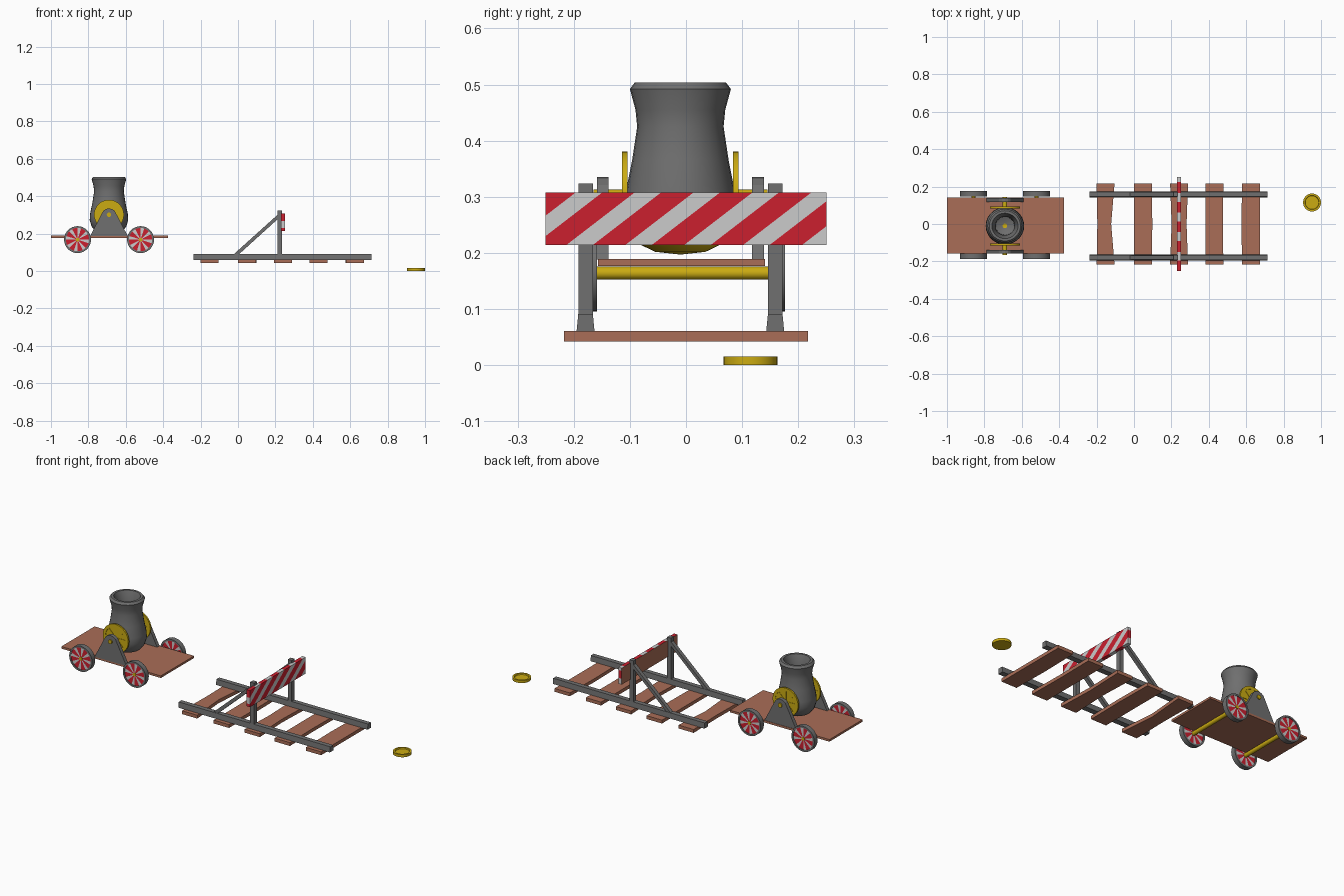
import bpy, bmesh, math
from mathutils import Matrix, Vector

if "Cube" in bpy.data.objects:
    bpy.data.objects.remove(bpy.data.objects["Cube"])


def mat(name, rgb):
    m = bpy.data.materials.new(name)
    m.diffuse_color = (*rgb, 1)
    m.use_nodes = True
    m.node_tree.nodes["Principled BSDF"].inputs["Base Color"].default_value = m.diffuse_color
    return m


GREY = mat("iron grey", (0.16, 0.16, 0.16))
BROWN = mat("wood brown", (0.40, 0.155, 0.095))
RED = mat("red paint", (0.60, 0.014, 0.028))
WHITE = mat("white paint", (0.60, 0.60, 0.60))
GOLD = mat("brass yellow", (0.60, 0.41, 0.006))
TO_Y = Matrix.Rotation(math.pi / 2, 4, 'X')     # turns the z axis onto -y


def finish(name, bm, mats, smooth=False):
    bmesh.ops.recalc_face_normals(bm, faces=bm.faces)
    me = bpy.data.meshes.new(name)
    bm.to_mesh(me)
    bm.free()
    ob = bpy.data.objects.new(name, me)
    bpy.context.collection.objects.link(ob)
    for m in mats:
        me.materials.append(m)
    if smooth:
        bpy.ops.object.select_all(action='DESELECT')
        ob.select_set(True)
        bpy.context.view_layer.objects.active = ob
        bpy.ops.object.shade_smooth_by_angle(angle=math.radians(40))
    return ob


def box_bm(x0, x1, y0, y1, z0, z1):
    bm = bmesh.new()
    m = Matrix.Translation(((x0 + x1) / 2, (y0 + y1) / 2, (z0 + z1) / 2))
    bmesh.ops.create_cube(bm, size=1, matrix=m @ Matrix.Diagonal((x1 - x0, y1 - y0, z1 - z0, 1)))
    return bm


def prism(name, pts, a, b, mats, place):
    """Extrude a 2D outline from a to b; place(u, v, w) gives the 3D point."""
    bm = bmesh.new()
    lo = [bm.verts.new(place(u, v, a)) for u, v in pts]
    hi = [bm.verts.new(place(u, v, b)) for u, v in pts]
    n = len(pts)
    bm.faces.new(lo)
    bm.faces.new(hi[::-1])
    for i in range(n):
        bm.faces.new((lo[i], lo[(i + 1) % n], hi[(i + 1) % n], hi[i]))
    return finish(name, bm, mats)


def lathe_bm(profile, segs, closed=False):
    bm = bmesh.new()
    vs = [bm.verts.new((r, 0, z)) for r, z in profile]
    es = [bm.edges.new((vs[i], vs[i + 1])) for i in range(len(vs) - 1)]
    if closed:
        es.append(bm.edges.new((vs[-1], vs[0])))
    bmesh.ops.spin(bm, geom=vs + es, cent=(0, 0, 0), axis=(0, 0, 1),
                   angle=2 * math.pi, steps=segs)
    bmesh.ops.remove_doubles(bm, verts=bm.verts, dist=1e-5)
    return bm


def rod(name, x, z, y0, y1, r, m):
    bm = bmesh.new()
    bmesh.ops.create_cone(bm, cap_ends=True, segments=16, radius1=r, radius2=r, depth=y1 - y0,
                          matrix=Matrix.Translation((x, (y0 + y1) / 2, z)) @ TO_Y)
    return finish(name, bm, [m], True)


def xzy(u, v, w):
    return (u, w, v)


# ---- mortar cart ----
CX, CY = -0.69, -0.01
finish("cart_deck", box_bm(-1.0, -0.375, -0.157, 0.141, 0.177, 0.189), [BROWN])

for end, x in (("rear", -0.858), ("front", -0.521)):
    rod(end + "_axle", x, 0.164, -0.18, 0.165, 0.0115, GOLD)
    for side, y in (("near", -0.173), ("far", 0.162)):
        place = Matrix.Translation((x, y, 0.168)) @ TO_Y
        # iron tyre
        bm = lathe_bm([(0.062, -0.014), (0.072, -0.014), (0.072, 0.014), (0.062, 0.014)], 32, True)
        bm.transform(place)
        finish(f"{end}_{side}_tyre", bm, [GREY], True)
        # painted wheel disc with eight sectors
        bm = bmesh.new()
        bmesh.ops.create_cone(bm, cap_ends=True, cap_tris=True, segments=40,
                              radius1=0.063, radius2=0.063, depth=0.022)
        for f in bm.faces:
            c = f.calc_center_median()
            t = (math.atan2(c.y, c.x) / (2 * math.pi) * 8) % 1
            f.material_index = 0 if t < 0.6 else 1
        bm.transform(place)
        finish(f"{end}_{side}_wheel_disc", bm, [RED, WHITE])
        rod(f"{end}_{side}_hub", x, 0.168, y - 0.014, y + 0.014, 0.01, GOLD)

# barrel: outside, lip and bore in one profile
profile = [(0, .197), (.045, .202), (.072, .215), (.09, .238), (.1, .272), (.098, .305),
           (.086, .365), (.077, .425), (.080, .455), (.090, .492), (.081, .504),
           (.068, .504), (.058, .475), (.05, .43), (.048, .30), (.012, .285), (0, .285)]
bm = lathe_bm(profile, 28)
for f in bm.faces:
    c = f.calc_center_median()
    r = math.hypot(c.x, c.y)
    f.material_index = 1 if c.z < 0.212 or (r < 0.012 and c.z < 0.29) else 0
bm.transform(Matrix.Translation((CX, CY, 0)) @ Matrix.Diagonal((1.03, 1, 1, 1)))
finish("mortar_barrel", bm, [GREY, GOLD], True)

# trunnions, side gears and brackets
arc = [(CX + 0.04 * math.cos(a), 0.297 + 0.038 * math.sin(a))
       for a in (math.radians(15 + 25 * i) for i in range(7))]
outline = [(CX + 0.1, 0.188)] + arc + [(CX - 0.1, 0.188)]
for side, s in (("near", -1), ("far", 1)):
    y0, y1 = sorted((CY + s * 0.128, CY + s * 0.149))
    prism(side + "_bracket", outline, y0, y1, [GREY], xzy)
    y0, y1 = sorted((CY + s * 0.08, CY + s * 0.155))
    rod(side + "_trunnion", CX, 0.301, y0, y1, 0.012, GOLD)
    place = Matrix.Translation((CX, CY + s * 0.099, 0.301)) @ TO_Y
    bm = lathe_bm([(0, -.003), (.063, -.003), (.063, -.005), (.08, -.005),
                   (.08, .005), (.063, .005), (.063, .003), (0, .003)], 32)
    bm.transform(place)
    finish(side + "_gear", bm, [GOLD], True)
    for i in range(4):
        bm = box_bm(-.064, .064, -.005, .005, -.005, .005)
        bm.transform(place @ Matrix.Rotation(i * math.pi / 4, 4, 'Z'))
        finish(f"{side}_gear_spoke_{i + 1}", bm, [GOLD])

# ---- track with buffer stop ----
# sleepers, pinched a little at mid length
for i, (x, left, right) in enumerate(((-.152, .004, -.018), (.047, 0, .003), (.241, .008, -.008),
                                      (.43, 0, -.003), (.626, -.004, 0))):
    h = 0.048
    pts = [(x - h, -.217), (x + h, -.217), (x + h + right, 0), (x + h, .217),
           (x - h, .217), (x - h + left, 0)]
    prism(f"sleeper_{i + 1}", pts, 0.042, 0.061, [BROWN], lambda u, v, w: (u, v, w))

for side, y in (("near", -0.179), ("far", 0.159)):
    prism(side + "_rail", [(y - .016, .06), (y + .016, .06), (y + .013, .091), (y - .013, .091)],
          -0.238, 0.714, [GREY], lambda u, v, w: (w, u, v))
    finish(side + "_post", box_bm(0.211, 0.235, y - .013, y + .013, 0.085, 0.324), [GREY])
    prism(side + "_brace", [(-.028, .085), (0, .085), (.215, .28), (.215, .304)],
          y - .011, y + .011, [GREY], xzy)

# striped barrier board, wooden on the back
bm = box_bm(0.229, 0.250, -0.25, 0.25, 0.214, 0.308)
K, PERIOD, ZC = 1.3, 0.105, 0.261
normal = Vector((0, 1, -K)).normalized()
for i in range(-5, 6):
    for part in (0, 0.55):
        bmesh.ops.bisect_plane(bm, geom=bm.verts[:] + bm.edges[:] + bm.faces[:],
                               plane_co=(0, (i + part) * PERIOD, ZC), plane_no=normal)
bm.normal_update()
for f in bm.faces:
    c = f.calc_center_median()
    t = ((c.y - K * (c.z - ZC)) / PERIOD) % 1
    f.material_index = 2 if f.normal.x < -0.9 else (0 if t < 0.55 else 1)
finish("barrier_board", bm, [RED, WHITE, BROWN])

# ---- coin with raised rim ----
bm = lathe_bm([(0, 0), (.048, 0), (.048, .015), (.038, .015), (.036, .009), (0, .009)], 32)
bm.transform(Matrix.Translation((0.952, 0.115, 0)))
finish("coin", bm, [GOLD], True)
